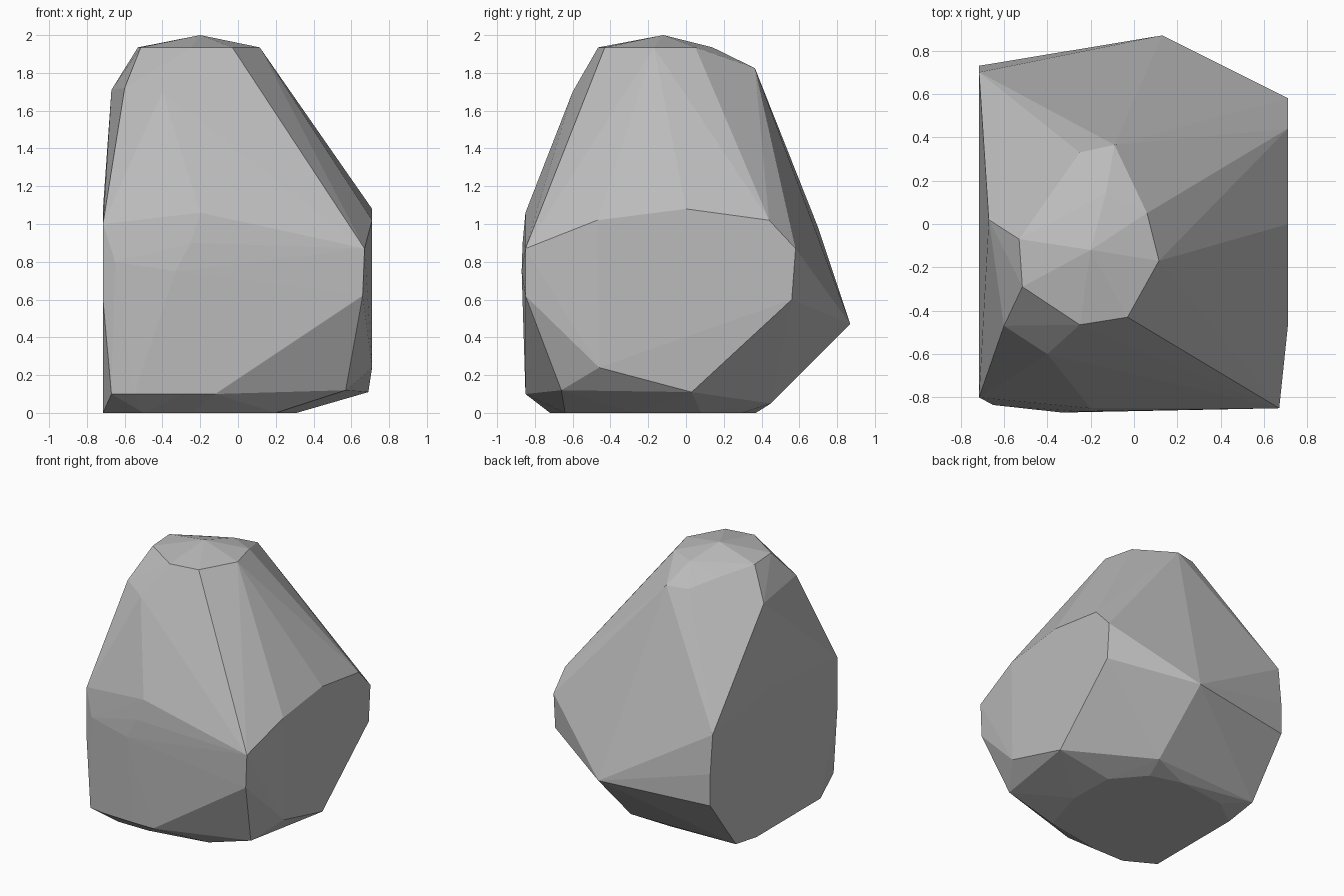
import bpy
import bmesh

# Remove the default object
default_cube = bpy.data.objects.get("Cube")
if default_cube is not None:
    bpy.data.objects.remove(default_cube, do_unlink=True)


def make_material(name, level):
    """Plain grey material, the same in the viewport and in a render."""
    material = bpy.data.materials.new(name)
    material.use_nodes = True
    colour = (level, level, level, 1)
    material.diffuse_color = colour
    shader = material.node_tree.nodes["Principled BSDF"]
    shader.inputs["Base Color"].default_value = colour
    return material


def wall(x, outline):
    """Outline of a cut facing sideways, given as y and z pairs."""
    return [(x, y, z) for y, z in outline]


def level_ring(z, outline):
    """Outline of a level cut, given as x and y pairs."""
    return [(x, y, z) for x, y in outline]


def chiselled_block(name, corners, material):
    """Stretch a faceted skin over the corners of all the cuts."""
    bm = bmesh.new()
    for corner in corners:
        bm.verts.new(corner)
    skin = bmesh.ops.convex_hull(bm, input=bm.verts[:])
    spare = set(skin["geom_interior"]) | set(skin["geom_unused"])
    loose = [item for item in spare if isinstance(item, bmesh.types.BMVert)]
    bmesh.ops.delete(bm, geom=loose, context="VERTS")
    bmesh.ops.dissolve_limit(bm, angle_limit=0.01,
                             verts=bm.verts[:], edges=bm.edges[:])
    bmesh.ops.recalc_face_normals(bm, faces=bm.faces[:])
    mesh = bpy.data.meshes.new(name)
    bm.to_mesh(mesh)
    bm.free()
    mesh.materials.append(material)
    block = bpy.data.objects.new(name, mesh)
    bpy.context.collection.objects.link(block)
    return block


# Large flat cut on the +x side, with its front edge turned slightly inward
left_cut = wall(.71, [(-.47, 1.02), (0, 1.08), (.44, 1.02), (.58, .87),
                      (.56, .6), (-.46, .24)])
left_cut += [(.69, .03, .11), (.66, -.85, .62), (.67, -.85, .87),
             (.57, -.66, .12)]

# Large flat cut on the -x side, leaning in towards the crown
right_cut = wall(-.715, [(.7, .98), (.73, .69), (.73, .45), (.42, .04),
                         (.17, 0), (-.3, 0), (-.6, 0), (-.8, .6),
                         (-.8, 1), (0, 1.08)])
right_cut += [(-.67, .02, 1.71), (-.6, -.47, 1.72)]

# Shallow crown around the peak
crown = level_ring(1.935, [(-.25, -.465), (-.03, -.43), (.115, -.17),
                           (.06, .05), (-.13, .14), (-.515, -.29),
                           (-.53, -.07)])
crown += level_ring(1.825, [(-.09, .365), (-.25, .33)])
crown += [(-.2, -.12, 2), (-.38, .145, 1.88), (-.4, -.6, 1.7)]

# Gently bulging front
front = [(-.2, -.85, 1.06), (-.25, -.865, .9), (-.33, -.87, .75),
         (-.65, -.835, .8)]
front += level_ring(.1, [(-.67, -.82), (-.55, -.84), (-.29, -.85),
                         (-.12, -.85)])

# Projecting back corner
back = [(.13, .87, .47)]

# Flat base with a narrow chamfer behind it
base = level_ring(0, [(.2, -.64), (-.25, -.72), (-.5, -.72), (-.51, .32),
                      (-.13, .37), (.11, .3), (.3, .08), (.31, -.27)])
base += level_ring(.05, [(.15, .45), (-.3, .43)])

stone = make_material("stone grey", .5)
chiselled_block("boulder",
                left_cut + right_cut + crown + front + back + base, stone)
